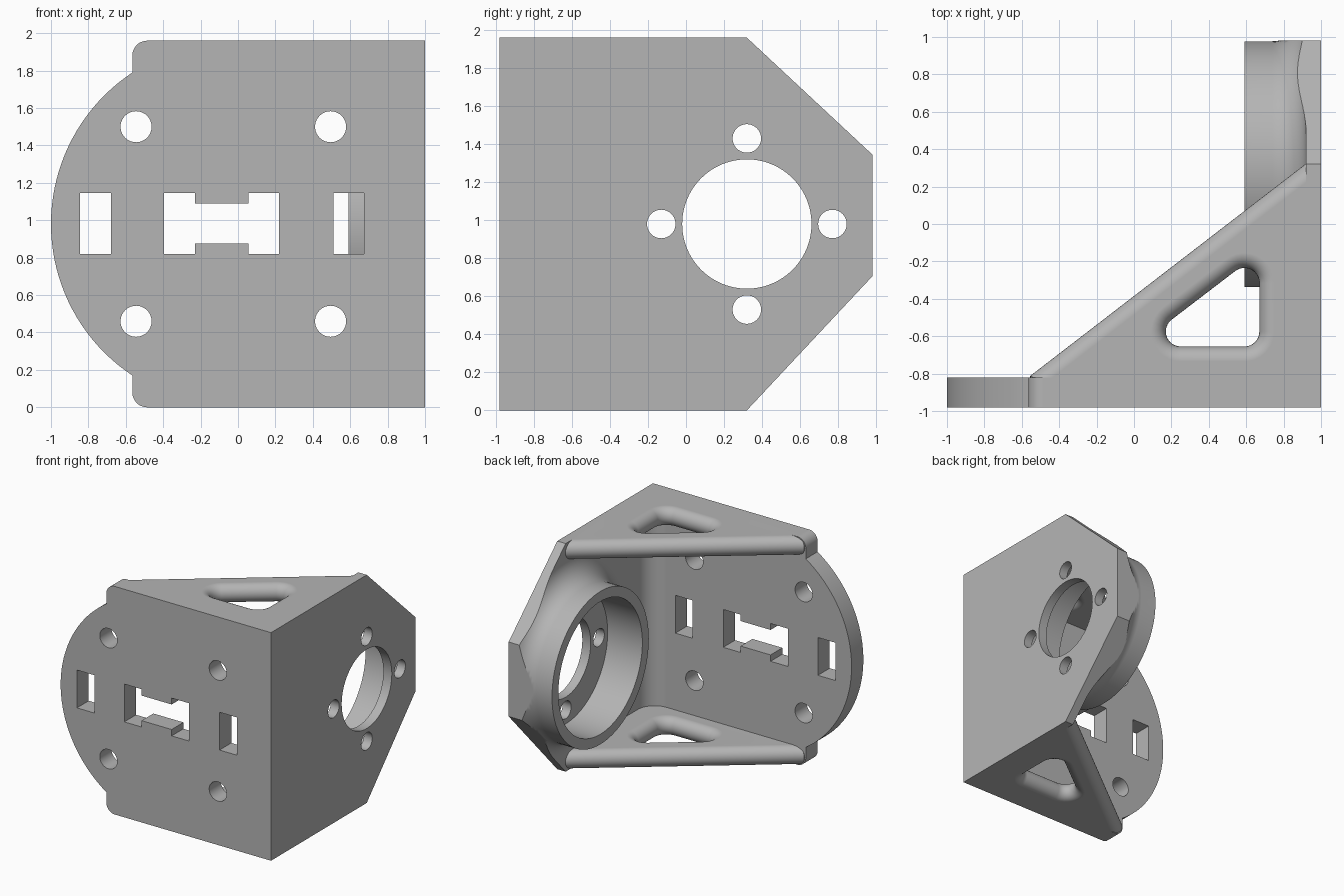
import bpy, bmesh
from math import sin, cos, pi, sqrt, asin

old = bpy.data.objects.get("Cube")
if old:
    bpy.data.objects.remove(old, do_unlink=True)

gray = bpy.data.materials.new("plain gray")
gray.use_nodes = True
gray.diffuse_color = (0.46, 0.46, 0.46, 1)
gray.node_tree.nodes["Principled BSDF"].inputs["Base Color"].default_value = (0.46, 0.46, 0.46, 1)

H, MID = 1.96, 0.98       # height and middle height
T = 0.08                  # edge radius, half of a gusset's thickness
FACE = 0.92               # inner face of the side plate
BACK = -0.82              # inner face of the front plate
RING_Y = 0.32             # axis of the collar


def loft(name, rings):
    """Closed solid through rings of equal point count."""
    bm = bmesh.new()
    loops = [[bm.verts.new(p) for p in ring] for ring in rings]
    for a, b in zip(loops, loops[1:]):
        for i in range(len(a)):
            j = (i + 1) % len(a)
            bm.faces.new((a[i], a[j], b[j], b[i]))
    bm.faces.new(loops[0][::-1])
    bm.faces.new(loops[-1])
    bmesh.ops.recalc_face_normals(bm, faces=bm.faces)
    me = bpy.data.meshes.new(name)
    bm.to_mesh(me)
    bm.free()
    me.materials.append(gray)
    ob = bpy.data.objects.new(name, me)
    bpy.context.collection.objects.link(ob)
    return ob


def prism(name, axis, pts, a, b):
    """Extrude a 2D outline along an axis from a to b."""
    place = {"x": lambda p, t: (t, p[0], p[1]),
             "y": lambda p, t: (p[0], t, p[1]),
             "z": lambda p, t: (p[0], p[1], t)}[axis]
    return loft(name, [[place(p, t) for p in pts] for t in (a, b)])


def arc(cx, cy, r, a0, a1, n=12):
    return [(cx + r * cos(a0 + (a1 - a0) * i / n),
             cy + r * sin(a0 + (a1 - a0) * i / n)) for i in range(n + 1)]


def disc(cx, cy, r, n=64):
    return arc(cx, cy, r, 0, 2 * pi * (n - 1) / n, n - 1)


def rect(x0, x1, y0, y1):
    return [(x0, y0), (x1, y0), (x1, y1), (x0, y1)]


def combine(target, tool, op):
    mod = target.modifiers.new("combine", "BOOLEAN")
    mod.operation, mod.solver, mod.object = op, "EXACT", tool
    bpy.context.view_layer.objects.active = target
    bpy.ops.object.modifier_apply(modifier=mod.name)
    bpy.data.objects.remove(tool, do_unlink=True)


# Front plate: square part with two rounded corners and a bulging round end
EDGE, R = -0.565, 0.971
half = asin(0.81 / R)
outline = arc(-0.029, MID, R, pi - half, pi + half, 40)
outline += arc(EDGE + T, T, T, pi, 1.5 * pi)
outline += [(EDGE + T, -0.06), (1.05, -0.06), (1.05, 2.02), (EDGE + T, 2.02)]
outline += arc(EDGE + T, H - T, T, 0.5 * pi, pi)
bracket = prism("bracket", "y", outline, -1.05, BACK)

# Side plate
combine(bracket, prism("side_plate", "x", rect(-1.05, 1.05, -0.06, 2.02), FACE, 1.05), "UNION")

# Fillet in the corner between the plates
F = 0.16
corner = arc(FACE - F, BACK + F, F, -pi / 2, 0)
corner += [(0.96, BACK + F), (0.96, -0.86), (FACE - F, -0.86)]
combine(bracket, prism("corner_fillet", "z", corner, -0.05, 2.01), "UNION")

# Triangular gussets with rounded sloping edge and rounded window
SLOPE = 0.77
LEVELS = [T * sin(pi * (i / 16 - 0.5)) for i in range(17)]


def inset(d):
    return T - sqrt(max(T * T - d * d, 0))


def gusset_ring(d):
    o = inset(d)
    left = EDGE + 0.01 + o
    slope = lambda x: BACK + SLOPE * (x - EDGE) - o * sqrt(1 + SLOPE ** 2)
    return [(left, -0.9), (1.05, -0.9), (1.05, slope(1.05)), (left, slope(left))]


def window_ring(d):
    r = T + inset(d)
    n = pi / 2 + asin(SLOPE / sqrt(1 + SLOPE ** 2))
    return (arc(0.25, -0.575, r, n, 1.5 * pi) + arc(0.59, -0.575, r, -pi / 2, 0)
            + arc(0.59, -0.315, r, 0, n))


for top in (False, True):
    height = lambda d: H - T - d if top else T + d
    stack = lambda ring, levels: [[(x, y, height(d)) for x, y in ring(min(max(d, -T), T))]
                                  for d in levels]
    combine(bracket, loft("gusset", stack(gusset_ring, [-0.12] + LEVELS)), "UNION")
    combine(bracket, loft("gusset_window", stack(window_ring, [-0.15] + LEVELS + [0.12])),
            "DIFFERENCE")

# Collar on the side plate, flaring into it with a large fillet
C, G = 0.657, 0.18
profile = [(C, 0.59)] + arc(C + G, FACE - G, G, pi, pi / 2, 14) + [(C + G, 0.97)]
collar = loft("collar", [[(x, y, z) for y, z in disc(RING_Y, MID, r, 96)] for r, x in profile])
combine(bracket, collar, "UNION")

# Bore, shaft hole and four screw holes
combine(bracket, prism("bore", "x", disc(RING_Y, MID, 0.57, 96), 0.5, FACE), "DIFFERENCE")
combine(bracket, prism("shaft_hole", "x", disc(RING_Y, MID, 0.34, 96), 0.8, 1.1), "DIFFERENCE")
for k in range(4):
    y, z = RING_Y + 0.45 * cos(k * pi / 2), MID + 0.45 * sin(k * pi / 2)
    combine(bracket, prism("screw_hole", "x", disc(y, z, 0.075, 40), 0.8, 1.1), "DIFFERENCE")

# Front plate holes and slots
for x in (-0.545, 0.495):
    for z in (MID - 0.52, MID + 0.52):
        combine(bracket, prism("mount_hole", "y", disc(x, z, 0.083, 40), -1.1, -0.7), "DIFFERENCE")
for x in (-0.845, 0.51):
    combine(bracket, prism("slot", "y", rect(x, x + 0.165, 0.82, 1.145), -1.1, -0.7), "DIFFERENCE")
lo, hi, nlo, nhi = 0.82, 1.145, 0.875, 1.09
dogbone = [(-0.395, lo), (-0.23, lo), (-0.23, nlo), (0.055, nlo), (0.055, lo), (0.22, lo),
           (0.22, hi), (0.055, hi), (0.055, nhi), (-0.23, nhi), (-0.23, hi), (-0.395, hi)]
combine(bracket, prism("dogbone_slot", "y", dogbone, -1.1, -0.7), "DIFFERENCE")

# Trim everything to the side outline with its two chamfered corners
envelope = [(-0.98, 0), (0.32, 0), (0.98, 0.705), (0.98, 1.345), (0.32, H), (-0.98, H)]
combine(bracket, prism("envelope", "x", envelope, -1.1, 1.0), "INTERSECT")

# Smooth shading with crisp edges
bpy.ops.object.select_all(action="DESELECT")
bracket.select_set(True)
bpy.context.view_layer.objects.active = bracket
bpy.ops.object.shade_smooth_by_angle(angle=pi / 6)
weighted = bracket.modifiers.new("weighted_normals", "WEIGHTED_NORMAL")
weighted.keep_sharp = True
